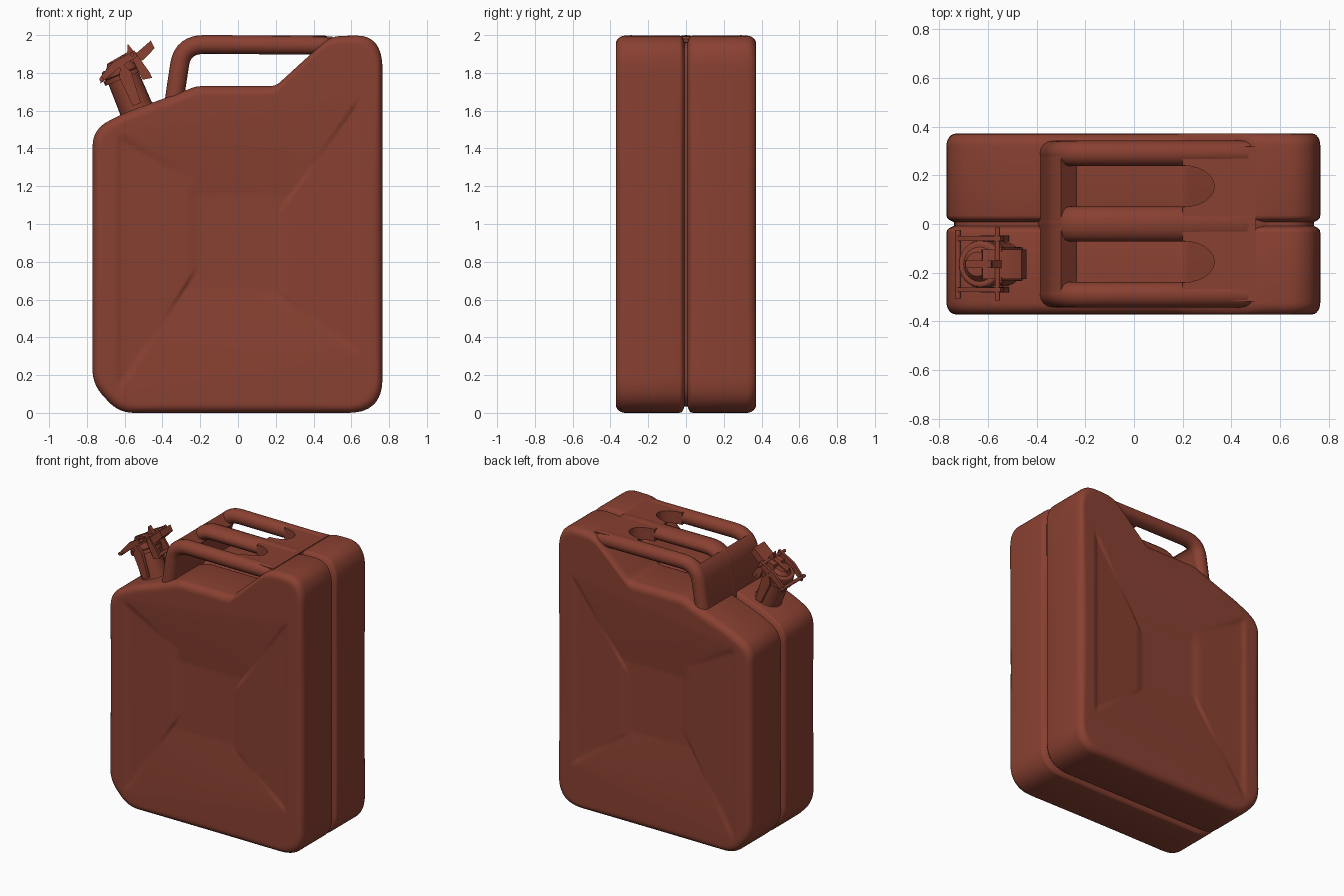
import bpy, bmesh, math
from mathutils import Vector, Matrix

cube = bpy.data.objects.get("Cube")
if cube:
    bpy.data.objects.remove(cube)

paint = bpy.data.materials.new("rust_red_paint")
paint.use_nodes = True
RED = (0.25, 0.052, 0.031, 1)
paint.diffuse_color = RED
shader = next(n for n in paint.node_tree.nodes if n.type == 'BSDF_PRINCIPLED')
shader.inputs["Base Color"].default_value = RED
shader.inputs["Roughness"].default_value = 0.6
parts = []


def finish(name, bm, bevel=0.0):
    bmesh.ops.recalc_face_normals(bm, faces=bm.faces[:])
    mesh = bpy.data.meshes.new(name)
    bm.to_mesh(mesh)
    bm.free()
    mesh.materials.append(paint)
    ob = bpy.data.objects.new(name, mesh)
    bpy.context.collection.objects.link(ob)
    if bevel:
        mod = ob.modifiers.new("soft_edges", 'BEVEL')
        mod.width, mod.segments, mod.limit_method = bevel, 3, 'ANGLE'
    parts.append(ob)
    return ob


def rounded(corners, steps=8):
    """Outline of (x, z, radius) corners with curved turns."""
    out = []
    for i, (x, z, r) in enumerate(corners):
        p = Vector((x, z))
        a = Vector(corners[i - 1][:2]) - p
        b = Vector(corners[(i + 1) % len(corners)][:2]) - p
        a, b = (v.normalized() * min(r, v.length / 2) for v in (a, b))
        out += [p + a * (1 - t) ** 2 + b * t ** 2 for t in (k / steps for k in range(steps + 1))]
    return out


def resample(pts, count):
    pts = pts + [pts[0]]
    lens = [(q - p).length for p, q in zip(pts, pts[1:])]
    step, out, i, run = sum(lens) / count, [], 0, 0.0
    for k in range(count):
        while run + lens[i] < k * step:
            run += lens[i]
            i += 1
        out.append(pts[i].lerp(pts[i + 1], (k * step - run) / max(lens[i], 1e-9)))
    return out


def smooth(t):
    t = max(0.0, min(1.0, t))
    return t * t * (3 - 2 * t)


def prism(name, pts, place, lo, hi, bevel=0.0):
    """Extrude a 2D polygon; place(a, b, h) maps it into space."""
    bm = bmesh.new()
    ends = [[bm.verts.new(place(a, b, h)) for a, b in pts] for h in (lo, hi)]
    for ring in ends:
        bm.faces.new(ring)
    for i in range(len(pts)):
        bm.faces.new((ends[0][i - 1], ends[0][i], ends[1][i], ends[1][i - 1]))
    return finish(name, bm, bevel)


def loft(bm, rings):
    for r, s in zip(rings, rings[1:]):
        for i in range(len(r)):
            bm.faces.new((r[i - 1], r[i], s[i], s[i - 1]))


# --- body: rounded outline lofted through the seam and into the sunken sides ---
outline = resample(rounded([
    (-.77, .15, .08), (-.63, 0, .08), (.765, 0, .18), (.765, 2, .18), (.49, 1.995, .06),
    (.2, 1.73, .03), (-.22, 1.73, .03), (-.27, 1.71, .04), (-.39, 1.665, .04), (-.6, 1.59, .07),
    (-.77, 1.5, .09)]), 320)
CENTRE, HALF, RIM, SINK = Vector((0, .9)), .371, .05, .035


def wing_mask(x, z):
    """1 inside the left and right panels, 0 elsewhere."""
    ax = abs(x)
    t = (ax - .28) / .34
    if x > 0:
        top, low = 1.15 + .48 * t, .59 - .26 * t
    else:
        top, low = 1.25 + .21 * t, .67 - .53 * t
    return smooth((ax - .2) / .08) * smooth((top - z) / .04 + .5) * smooth((z - low) / .04 + .5)


def sink(x, z):
    ztop, zlow = 1.58 + .14 * x, .2 + .16 * x
    t = max(0, min(1, (ztop - z) / (ztop - 1.15), (z - zlow) / (.66 - zlow)))
    slope = SINK * t ** 1.3 * smooth((.68 - abs(x)) / .12)
    wing = .011 * smooth((.65 - abs(x)) / .04) + .012 * max(0, min(1, (.62 - abs(x)) / .34))
    m = wing_mask(x, z)
    return slope * (1 - m) + wing * m


bm = bmesh.new()
levels = [(.04, 0), (.04, .008), (.012, .018), (.003, .026), (0, .036)]
for k in range(7):
    a = k / 6 * math.pi / 2
    levels.append((RIM * (1 - math.cos(a)), HALF - RIM + RIM * math.sin(a)))
RINGS = 60


def body_half(side):
    rings = []
    for inset, y in levels:
        ring = []
        for p in outline:
            d = p - CENTRE
            q = CENTRE + d * (1 - inset / d.length)
            ring.append(bm.verts.new((q.x, side * y, q.y)))
        rings.append(ring)
    for k in range(1, RINGS):
        ring = []
        for v in rings[len(levels) - 1]:
            q = CENTRE.lerp(Vector((v.co.x, v.co.z)), 1 - k / RINGS)
            ring.append(bm.verts.new((q.x, side * (HALF - sink(q.x, q.y)), q.y)))
        rings.append(ring)
    loft(bm, rings)
    hub = bm.verts.new((CENTRE.x, side * (HALF - SINK), CENTRE.y))
    for i in range(len(outline)):
        bm.faces.new((rings[-1][i - 1], rings[-1][i], hub))


body_half(-1)
body_half(1)
bmesh.ops.remove_doubles(bm, verts=bm.verts[:], dist=1e-5)
finish("body", bm)

# --- triple carrying handle ---
bend = [Vector((-.345, 1.6)), Vector((-.328, 1.72)), Vector((-.308, 1.85))]
for k in range(1, 8):
    t = k / 8
    bend.append(Vector((-.308, 1.85)) * (1 - t) ** 2 + Vector((-.29, 1.95)) * 2 * t * (1 - t)
                + Vector((-.18, 1.95)) * t * t)
bend += [Vector((-.18, 1.95)), Vector((.46, 1.947)), Vector((.56, 1.9))]


def normals(path):
    for i, p in enumerate(path):
        t = path[min(i + 1, len(path) - 1)] - path[max(i - 1, 0)]
        yield p, Vector((-t.y, t.x)).normalized()


def bar(name, y, wide, thick):
    bm = bmesh.new()
    rings = []
    for p, n in normals(bend):
        ring = []
        for k in range(16):
            a = k * math.tau / 16
            q = p + n * thick * math.sin(a)
            ring.append(bm.verts.new((q.x, y + wide * math.cos(a), q.y)))
        rings.append(ring)
    loft(bm, rings)
    bm.faces.new(rings[0])
    bm.faces.new(rings[-1])
    finish(name, bm)


bar("handle_front_bar", -.29, .052, .05)
bar("handle_middle_bar", 0, .072, .05)
bar("handle_back_bar", .29, .052, .05)

# wide post under the bars
post = list(normals(bend[:7]))
prism("handle_post", [p + n * .048 for p, n in post] + [p - n * .048 for p, n in reversed(post)],
      lambda a, b, h: (a, h, b), -.29, .29)

# web joining the bars, with rounded slot ends, and the shoulder below it
web = [(.5, -.32), (.5, .32), (.2, .3)]
for c in (.155, -.155):
    for k in range(13):
        a = k / 12 * math.pi
        web.append((.2 + .13 * math.sin(a), c + .085 * math.cos(a)))
web.append((.2, -.3))
prism("handle_web", web, lambda a, b, h: (a, b, h), 1.905, 1.992)
prism("handle_shoulder", [(.34, 1.82), (.385, 1.865), (.39, 1.885), (.375, 1.91), (.37, 1.98),
                          (.5, 1.98), (.5, 1.82)],
      lambda a, b, h: (a, h, b), -.31, .31, .01)

# --- tilted spout, in its own frame: u across, y sideways, a along the neck ---
u, a = Vector((.92, 0, .38)).normalized(), Vector((-.38, 0, .92)).normalized()
FRAME = Matrix((u, (0, 1, 0), a)).transposed().to_4x4()
FRAME.translation = (-.535, -.165, 1.6)


def drum(name, r1, r2, lo, hi, bevel=0.0):
    bm = bmesh.new()
    bmesh.ops.create_cone(bm, cap_ends=True, segments=24, radius1=r1, radius2=r2, depth=hi - lo,
                          matrix=FRAME @ Matrix.Translation((0, 0, (lo + hi) / 2)))
    finish(name, bm, bevel)


def pin(name, pu, pa, radius, length):
    bm = bmesh.new()
    bmesh.ops.create_cone(bm, cap_ends=True, segments=10, radius1=radius, radius2=radius, depth=length,
                          matrix=FRAME @ Matrix.Translation((pu, 0, pa)) @ Matrix.Rotation(math.pi / 2, 4, 'X'))
    finish(name, bm)


def plate(name, pts, lo, hi):
    prism(name, pts, lambda p, q, h: FRAME @ Vector((p, h, q)), lo, hi)


drum("neck_base", .12, .09, -.05, .015)
drum("neck", .09, .086, 0, .2)
drum("neck_flange", .105, .105, .185, .21)
drum("cap", .1, .095, .21, .26, .01)
drum("cap_crown", .075, .05, .255, .285)
pin("hinge_pin", -.11, .225, .012, .28)
pin("lever_pin", .09, .285, .011, .3)
pin("latch_pin", .125, .15, .013, .14)
plate("lever_handle", [(.0, .25), (.135, .235), (.213, .27), (.21, .315), (.12, .285), (.03, .3)], -.06, .06)
plate("lever_spine", [(-.1, .2), (-.05, .29), (.07, .305), (.09, .345), (.11, .28), (.05, .23)], -.015, .015)
for side, word in ((-1, "front"), (1, "back")):
    y = side * .105
    plate(word + "_cap_arm", [(-.125, .205), (-.11, .24), (-.02, .285), (.11, .3), (.11, .265), (-.02, .24)],
          y - .01, y + .01)
    plate(word + "_clamp_strap", [(-.01, .03), (.035, .03), (.05, .2), (.02, .27), (-.02, .2)],
          y - .012, y + .012)
    plate(word + "_latch_link", [(.09, .14), (.14, .13), (.14, .16), (.11, .29), (.08, .28)],
          side * .06 - .008, side * .06 + .008)

# --- smooth shading with sharp creases kept ---
bpy.ops.object.select_all(action='DESELECT')
for ob in parts:
    ob.select_set(True)
bpy.context.view_layer.objects.active = parts[0]
bpy.ops.object.shade_smooth_by_angle(angle=math.radians(40))
